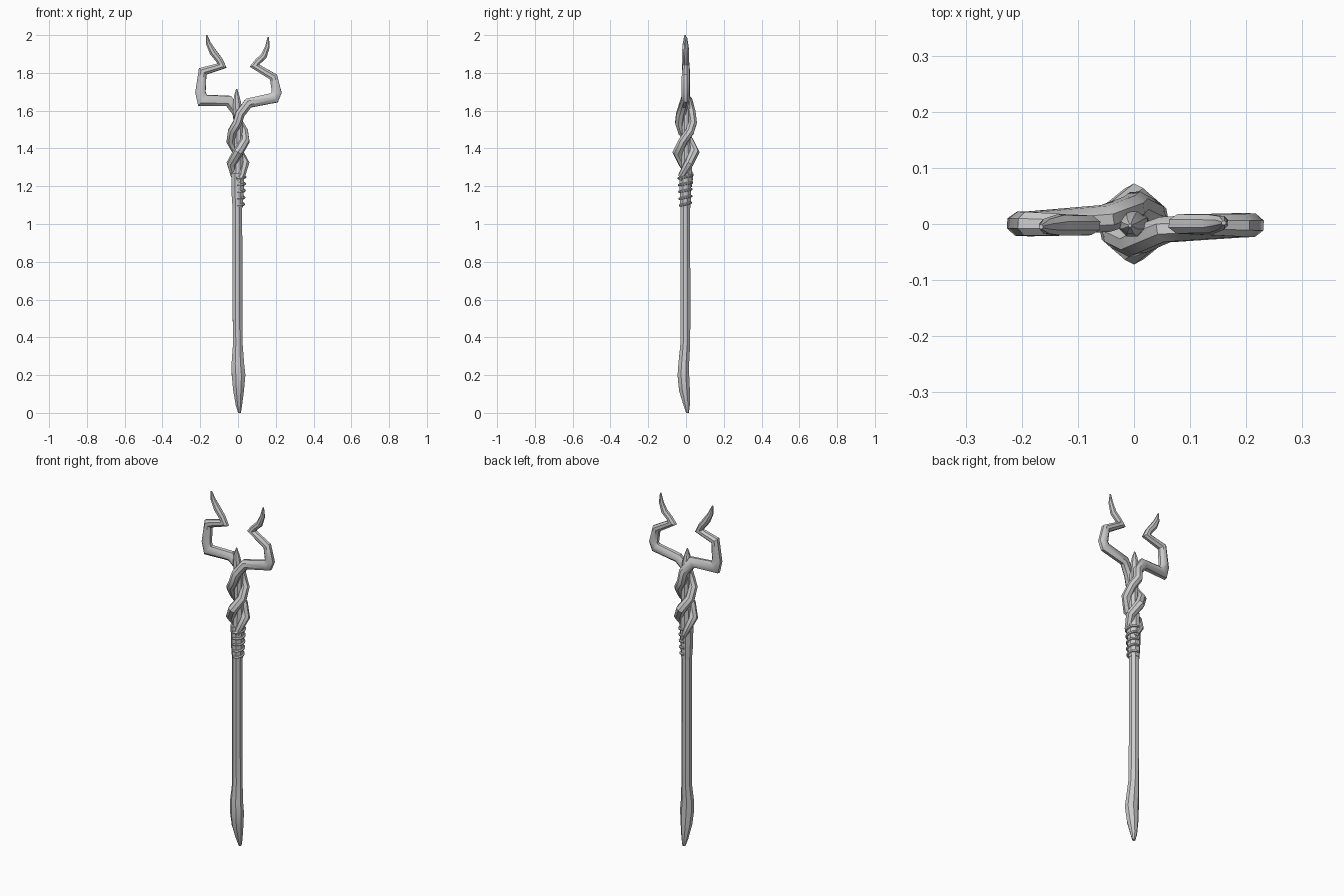
import bpy, bmesh, math
from mathutils import Vector

if "Cube" in bpy.data.objects:
    bpy.data.objects.remove(bpy.data.objects["Cube"])


def sweep(name, pts, sides=8, angle=40):
    """Mitred tapering tube. Each point is x, y, z, radius[, y flattening]."""
    pos = [Vector(p[:3]) for p in pts]
    dirs = [(b - a).normalized() for a, b in zip(pos, pos[1:])]
    d = dirs[0]
    ref = Vector((0, 1, 0)) if abs(d.y) < 0.9 else Vector((1, 0, 0))
    u = d.cross(ref).normalized()
    v = d.cross(u)
    bm = bmesh.new()
    rings = []
    for i, p in enumerate(pts):
        din = dirs[max(i - 1, 0)]
        dout = dirs[min(i, len(dirs) - 1)]
        t = (din + dout).normalized()
        ring = []
        for k in range(sides):
            a = 2 * math.pi * (k + 0.5) / sides
            o = (u * math.cos(a) + v * math.sin(a)) * p[3]
            o = o - din * (o.dot(t) / din.dot(t))
            if len(p) > 4:
                o.y *= p[4]
            ring.append(bm.verts.new(pos[i] + o))
        rings.append(ring)
        q = din.rotation_difference(dout)
        u, v = q @ u, q @ v
    for a, b in zip(rings, rings[1:]):
        for k in range(sides):
            n = (k + 1) % sides
            bm.faces.new((a[k], a[n], b[n], b[k]))
    bm.faces.new(rings[0][::-1])
    bm.faces.new(rings[-1])
    bmesh.ops.recalc_face_normals(bm, faces=bm.faces)
    me = bpy.data.meshes.new(name)
    bm.to_mesh(me)
    bm.free()
    ob = bpy.data.objects.new(name, me)
    bpy.context.collection.objects.link(ob)
    bpy.ops.object.select_all(action='DESELECT')
    bpy.context.view_layer.objects.active = ob
    ob.select_set(True)
    bpy.ops.object.shade_smooth_by_angle(angle=math.radians(angle))
    return ob


def helix(phase):
    """Half of the double twist, angle 0 = +x, rising from the collar."""
    out = []
    for z, rad, r in ((1.20, .020, .014), (1.26, .029, .020), (1.32, .038, .025),
                      (1.38, .043, .027), (1.44, .040, .025), (1.49, .037, .024),
                      (1.535, .034, .025)):
        a = math.radians(phase + (z - 1.38) / 0.16 * 180)
        out.append((rad * math.cos(a), rad * math.sin(a), z, r))
    return out


# shaft with swollen pointed foot
sweep("shaft", [
    (.008, .008, 0, .008), (.005, .004, .04, .018), (.003, -.008, .12, .031),
    (.003, -.014, .20, .039, .85), (-.001, -.012, .26, .036, .85),
    (-.001, -.004, .36, .028), (-.002, -.003, .50, .028),
    (-.003, -.003, 1.10, .027)])

# flared collar
sweep("collar", [
    (-.002, -.003, 1.085, .029), (-.002, -.003, 1.15, .034, .95),
    (-.001, -.003, 1.27, .038, .9)])

# binding ridges on the right side of the collar
for i in range(5):
    z = 1.105 + i * .036
    rad = .031 + i * .0017
    arc = []
    for k in range(9):
        a = math.radians(-100 + 25 * k)
        arc.append((rad * math.cos(a), -.003 + rad * .95 * math.sin(a),
                    z + .007 * math.sin(a), .007))
    sweep("binding_%d" % (i + 1), arc, 6)

# central root ending in a small spike
sweep("core_spike", [
    (0, 0, 1.22, .033), (0, .004, 1.32, .029), (.004, 0, 1.42, .024),
    (.002, .002, 1.55, .024), (-.004, 0, 1.63, .024), (-.007, -.003, 1.68, .015),
    (-.007, -.003, 1.715, .003)])

# right horn: passes the front of the twist at the top
sweep("right_horn", helix(90) + [
    (.010, -.028, 1.580, .026), (.055, -.010, 1.640, .027, .9),
    (.192, -.002, 1.668, .029, .8), (.205, -.002, 1.697, .027, .85),
    (.188, -.002, 1.778, .022), (.088, 0, 1.838, .019),
    (.105, 0, 1.860, .018), (.137, 0, 1.890, .018),
    (.156, .002, 1.940, .013), (.160, .002, 1.990, .004)])

# left horn: passes the back of the twist at the top
sweep("left_horn", helix(-90) + [
    (-.005, .026, 1.590, .026), (-.050, .010, 1.652, .028, .9),
    (-.188, 0, 1.655, .031, .75), (-.199, 0, 1.697, .029, .8),
    (-.187, 0, 1.808, .023), (-.085, -.002, 1.838, .019),
    (-.098, -.002, 1.866, .019), (-.132, -.002, 1.910, .020),
    (-.156, -.004, 1.955, .014), (-.166, -.005, 2.0, .004)])
